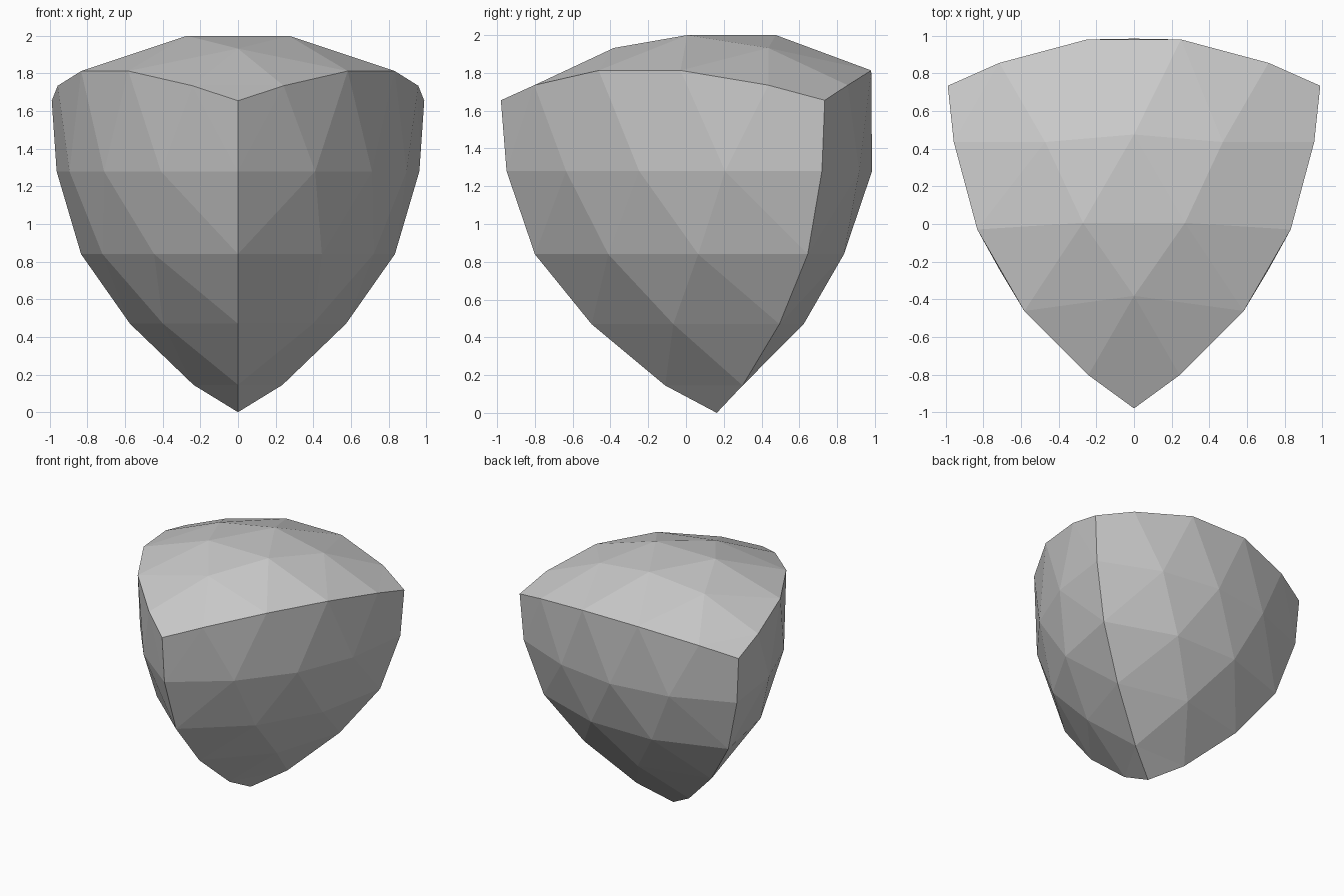
import bpy
import bmesh
from math import sin, cos, radians

cube = bpy.data.objects.get("Cube")
if cube:
    bpy.data.objects.remove(cube)

AXIS_Y = 0.163  # the three-fold vertical axis

# One third of each ring, as (radius, degrees from the front corner, height)
SIDE_RINGS = [
    [(1.143, 0, 1.655), (0.996, 14.1, 1.735), (0.855, 43, 1.813),
     (0.855, 77, 1.813), (0.996, 105.9, 1.735)],
    [(1.113, 0, 1.28), (0.897, 27.2, 1.28), (0.822, 60, 1.28), (0.897, 92.8, 1.28)],
    [(0.963, 0, 0.84), (0.727, 37.8, 0.84), (0.727, 82.2, 0.84)],
    [(0.663, 0, 0.47), (0.46, 60, 0.47)],
    [(0.273, 0, 0.145)],
]
CAP_RING = [(0.545, 0, 1.932), (0.313, 60, 2.0)]

bm = bmesh.new()


def add_ring(third):
    """Repeat a third of a ring around the axis."""
    ring = []
    for turn in (0, 120, 240):
        for r, angle, z in third:
            a = radians(angle + turn)
            ring.append(bm.verts.new((r * sin(a), AXIS_Y - r * cos(a), z)))
    return ring


def pick(ring, sector, i):
    return ring[(sector * len(ring) // 3 + i) % len(ring)]


rings = [add_ring(third) for third in SIDE_RINGS]
cap = add_ring(CAP_RING)
tip = bm.verts.new((0, AXIS_Y, 0))
rim = rings[0]

for s in range(3):
    # Curved side: each ring has one segment fewer than the ring above
    for upper, lower in zip(rings, rings[1:]):
        n = len(upper) // 3
        for i in range(n):
            bm.faces.new((pick(upper, s, i), pick(upper, s, i + 1), pick(lower, s, i)))
            if i < n - 1:
                bm.faces.new((pick(upper, s, i + 1), pick(lower, s, i + 1), pick(lower, s, i)))
    bm.faces.new((pick(rings[-1], s, 0), pick(rings[-1], s, 1), tip))

    # Domed top: corner, then the strip between rim and inner ring
    before, after = pick(rim, s, -1), pick(rim, s, 1)
    bm.faces.new((pick(rim, s, 0), after, before))
    bm.faces.new((after, pick(cap, s, 0), before))
    for i in range(1, 4):
        bm.faces.new((pick(rim, s, i), pick(rim, s, i + 1), pick(cap, s, i - 1)))
        if i < 3:
            bm.faces.new((pick(rim, s, i + 1), pick(cap, s, i), pick(cap, s, i - 1)))
    bm.faces.new((pick(cap, s, 0), pick(cap, s, 1), pick(cap, s, -1)))
bm.faces.new([pick(cap, s, 1) for s in range(3)])

bmesh.ops.recalc_face_normals(bm, faces=bm.faces)
mesh = bpy.data.meshes.new("rounded_tetrahedron")
bm.to_mesh(mesh)
bm.free()

# Plain grey, flat shaded
grey = bpy.data.materials.new("grey")
grey.use_nodes = True
colour = (0.6, 0.6, 0.6, 1)
grey.diffuse_color = colour
grey.node_tree.nodes["Principled BSDF"].inputs["Base Color"].default_value = colour
mesh.materials.append(grey)

body = bpy.data.objects.new("rounded_tetrahedron", mesh)
bpy.context.collection.objects.link(body)
